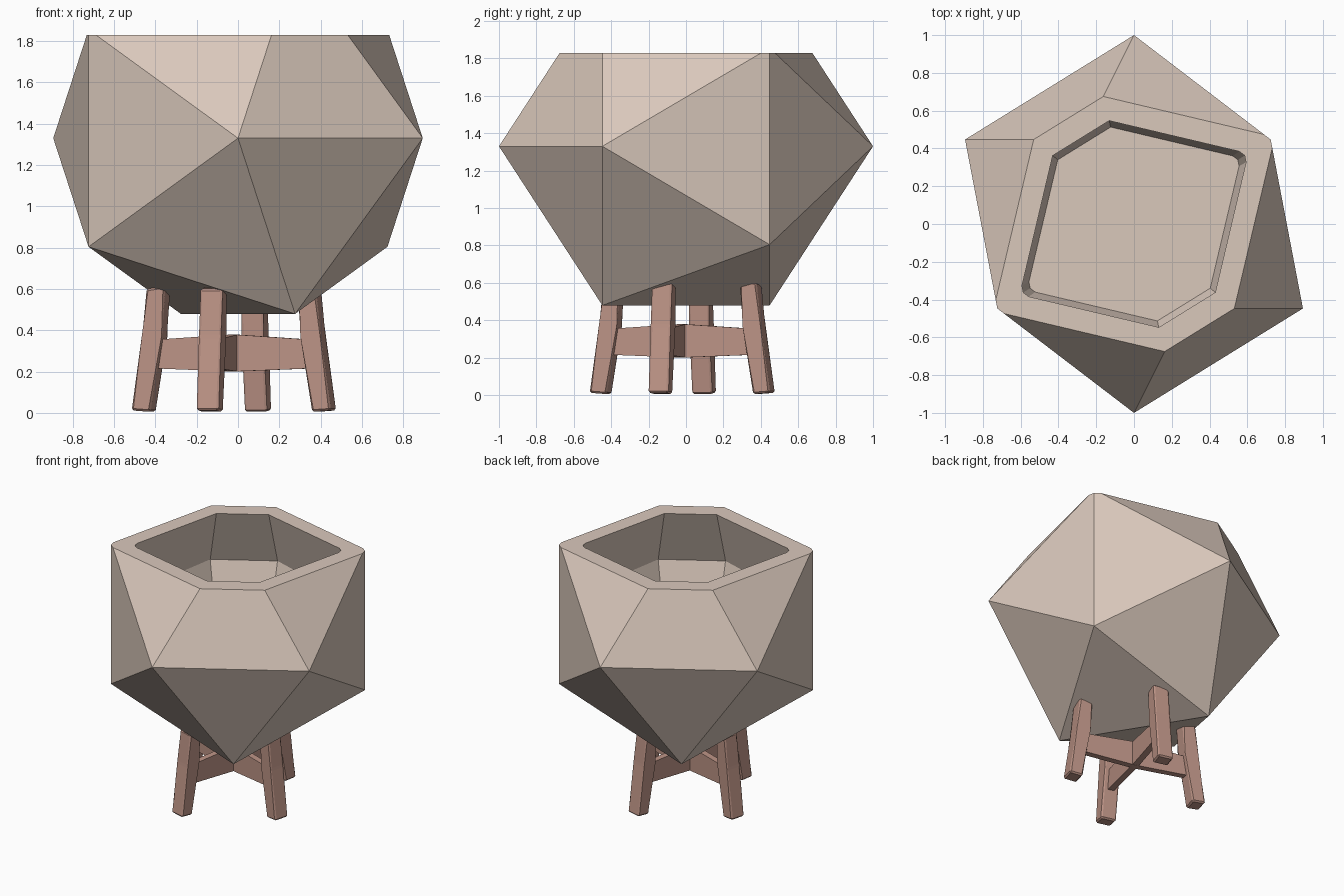
import bpy, bmesh, math
from mathutils import Matrix, Vector

if "Cube" in bpy.data.objects:
    bpy.data.objects.remove(bpy.data.objects["Cube"])


def material(name, rgb):
    m = bpy.data.materials.new(name)
    m.diffuse_color = (*rgb, 1)
    m.use_nodes = True
    m.node_tree.nodes["Principled BSDF"].inputs["Base Color"].default_value = m.diffuse_color
    return m


def finish(bm, name, mat):
    bmesh.ops.recalc_face_normals(bm, faces=bm.faces)
    me = bpy.data.meshes.new(name)
    bm.to_mesh(me)
    bm.free()
    me.materials.append(mat)
    ob = bpy.data.objects.new(name, me)
    bpy.context.collection.objects.link(ob)
    return ob


clay = material("beige clay", (0.70, 0.58, 0.50))
wood = material("reddish wood", (0.50, 0.29, 0.235))

# Pot: icosahedron lying on an edge, cut flat at the top
RIM = 1.83
bm = bmesh.new()
turn = Matrix.Translation((0, 0, 1.33)) @ Matrix.Rotation(math.pi / 2, 4, 'X')
bmesh.ops.create_icosphere(bm, subdivisions=1, radius=1, matrix=turn)
bmesh.ops.bisect_plane(bm, geom=bm.verts[:] + bm.edges[:] + bm.faces[:], dist=1e-5,
                       plane_co=(0, 0, RIM), plane_no=(0, 0, 1), clear_outer=True)
cap = bmesh.ops.holes_fill(bm, edges=[e for e in bm.edges if e.is_boundary], sides=0)["faces"][0]
ring = list(cap.verts)
outline = [v.co.copy() for v in ring]
bmesh.ops.delete(bm, geom=[cap], context='FACES_ONLY')

# Rim and hollow: rings that step in, widen to the middle and narrow to the floor
for scale, z in ((0.81, RIM), (1.04, 1.42), (0.76, 0.90)):
    new = []
    for p in outline:
        q = Vector((p.x, p.y, 0)) * scale
        if q.length > 0.79:
            q = q.normalized() * 0.79
        new.append(bm.verts.new((q.x, q.y, z)))
    for i in range(len(ring)):
        j = (i + 1) % len(ring)
        bm.faces.new((ring[i], ring[j], new[j], new[i]))
    ring = new
bm.faces.new(ring)
finish(bm, "pot", clay)

# Stand: four bent legs and two crossed bars, turned 15 degrees
PLACE = Matrix.Translation((-0.02, -0.02, 0))


def profile_prism(name, outline, thickness, angle, bevel):
    """Extrude a radial (r, z) outline sideways, centred on its plane."""
    bm = bmesh.new()
    sides = [[bm.verts.new((r, s * thickness / 2, z)) for r, z in outline] for s in (-1, 1)]
    n = len(outline)
    for i in range(n):
        j = (i + 1) % n
        bm.faces.new((sides[0][i], sides[0][j], sides[1][j], sides[1][i]))
    bm.faces.new(sides[0])
    bm.faces.new(sides[1])
    if bevel:
        bmesh.ops.bevel(bm, geom=bm.edges[:], offset=bevel, segments=1, affect='EDGES')
    bm.transform(PLACE @ Matrix.Rotation(math.radians(angle), 4, 'Z'))
    return finish(bm, name, wood)


leg = [(0.405, 0.005), (0.50, 0.012), (0.447, 0.37), (0.425, 0.60), (0.33, 0.615), (0.348, 0.37)]
for k in range(4):
    profile_prism(f"leg_{k + 1}", leg, 0.11, -15 + 90 * k, 0.01)

bar = [(-0.38, 0.215), (0, 0.2), (0.38, 0.215), (0.38, 0.355), (0, 0.38), (-0.38, 0.355)]
for k in range(2):
    profile_prism(f"cross_bar_{k + 1}", bar, 0.045, -15 + 90 * k, 0)
